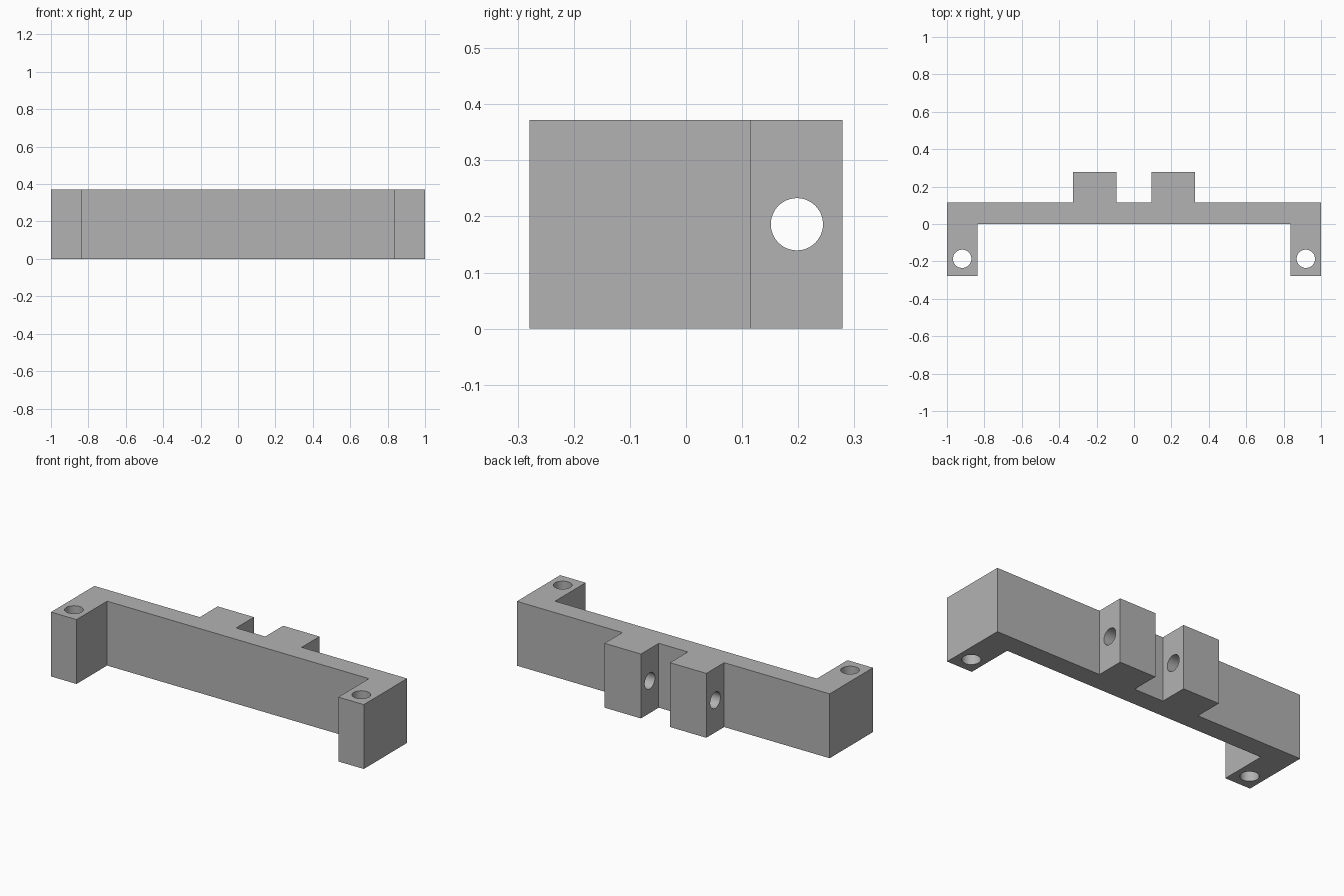
import bpy, bmesh, math

cube = bpy.data.objects.get("Cube")
if cube:
    bpy.data.objects.remove(cube, do_unlink=True)

U = 1 / 21.5          # one design unit; the bracket is 43 units long
HEIGHT = 8 * U

grey = bpy.data.materials.new("plain grey")
grey.use_nodes = True
color = (0.45, 0.45, 0.45, 1)
grey.diffuse_color = color
grey.node_tree.nodes["Principled BSDF"].inputs["Base Color"].default_value = color


def extrude_profile(name, points, height):
    """Solid prism from an outline in the ground plane."""
    bm = bmesh.new()
    face = bm.faces.new([bm.verts.new((x, y, 0)) for x, y in points])
    solid = bmesh.ops.extrude_face_region(bm, geom=[face])
    top = [v for v in solid["geom"] if isinstance(v, bmesh.types.BMVert)]
    bmesh.ops.translate(bm, verts=top, vec=(0, 0, height))
    bmesh.ops.recalc_face_normals(bm, faces=bm.faces)
    mesh = bpy.data.meshes.new(name)
    bm.to_mesh(mesh)
    bm.free()
    mesh.materials.append(grey)
    obj = bpy.data.objects.new(name, mesh)
    bpy.context.collection.objects.link(obj)
    return obj


def drill(target, location, radius, depth, rotation=(0, 0, 0)):
    """Cut a round through-hole and discard the cutter."""
    bpy.ops.mesh.primitive_cylinder_add(
        vertices=64, radius=radius, depth=depth, location=location, rotation=rotation)
    cutter = bpy.context.object
    cutter.name = "hole_cutter"
    cutter.hide_render = True
    cutter.data.materials.append(grey)
    mod = target.modifiers.new("hole", "BOOLEAN")
    mod.operation = "DIFFERENCE"
    mod.solver = "EXACT"
    mod.object = cutter
    bpy.ops.object.select_all(action="DESELECT")
    target.select_set(True)
    bpy.context.view_layer.objects.active = target
    bpy.ops.object.modifier_apply(modifier=mod.name)
    bpy.data.objects.remove(cutter, do_unlink=True)


# Bracket outline: end legs to the front, two lugs to the back, mirrored in x
half = [(18, 0), (18, -6), (21.5, -6), (21.5, 2.5), (7, 2.5), (7, 6), (2, 6), (2, 2.5)]
outline = [(x * U, y * U) for x, y in half]
outline += [(-x, y) for x, y in reversed(outline)]
bracket = extrude_profile("bracket", outline, HEIGHT)

# Vertical screw holes in the legs
for side in (-1, 1):
    drill(bracket, (side * 19.75 * U, -4 * U, HEIGHT / 2), 0.049, HEIGHT * 2)

# Sideways pivot hole through both lugs
drill(bracket, (0, 4.25 * U, HEIGHT / 2), U, 1, (0, math.pi / 2, 0))

bpy.ops.object.shade_smooth_by_angle(angle=math.radians(30))
